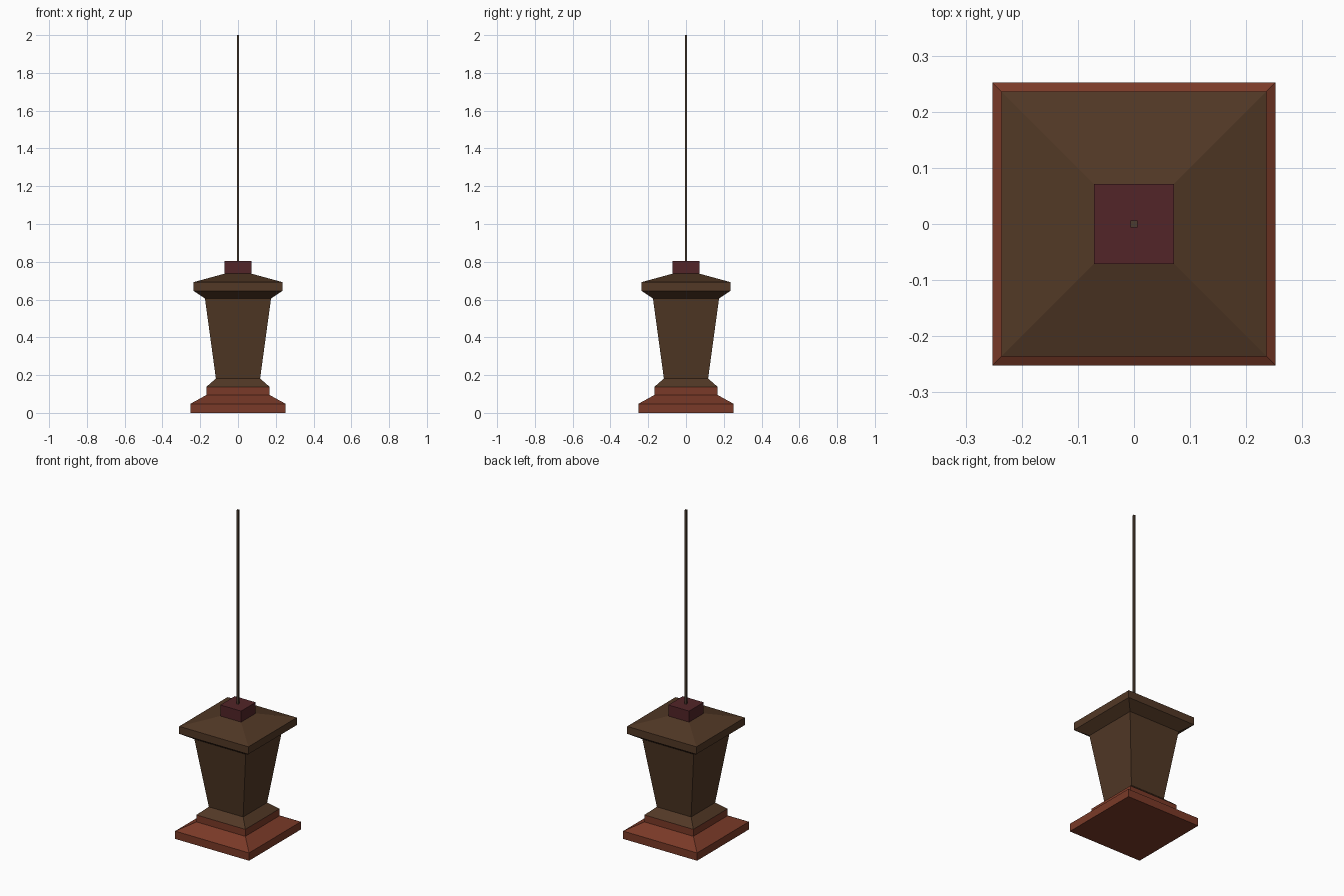
import bpy, bmesh

if "Cube" in bpy.data.objects:
    bpy.data.objects.remove(bpy.data.objects["Cube"])


def material(name, color):
    m = bpy.data.materials.new(name)
    m.diffuse_color = (*color, 1.0)
    m.use_nodes = True
    m.node_tree.nodes["Principled BSDF"].inputs["Base Color"].default_value = m.diffuse_color
    return m


RED = material("red_brown", (0.195, 0.042, 0.021))
BROWN = material("dark_brown", (0.084, 0.040, 0.019))
MAROON = material("maroon", (0.084, 0.018, 0.021))
ROD = material("rod_brown", (0.072, 0.045, 0.028))


def square_loft(name, profile, mat):
    """Closed square-section solid from (half width, height) pairs."""
    bm = bmesh.new()
    rings = [[bm.verts.new((sx * r, sy * r, z))
              for sx, sy in ((-1, -1), (1, -1), (1, 1), (-1, 1))]
             for r, z in profile]
    for a, b in zip(rings, rings[1:]):
        for i in range(4):
            j = (i + 1) % 4
            bm.faces.new((a[i], a[j], b[j], b[i]))
    bm.faces.new(rings[0][::-1])
    bm.faces.new(rings[-1])
    mesh = bpy.data.meshes.new(name)
    bm.to_mesh(mesh)
    bm.free()
    mesh.materials.append(mat)
    obj = bpy.data.objects.new(name, mesh)
    bpy.context.collection.objects.link(obj)
    return obj


# Stepped foot
square_loft("stepped_base",
            [(0.252, 0), (0.252, 0.048), (0.167, 0.095), (0.167, 0.138)], RED)
# Flared collar and tapered body
square_loft("body", [(0.167, 0.138), (0.117, 0.182), (0.175, 0.606)], BROWN)
# Overhanging roof
square_loft("roof_cap",
            [(0.175, 0.606), (0.236, 0.646), (0.236, 0.692), (0.071, 0.737)], BROWN)
# Block on top of the roof
square_loft("top_block", [(0.071, 0.737), (0.071, 0.805)], MAROON)
# Thin hanging rod
square_loft("hanging_rod", [(0.006, 0.805), (0.006, 2.0)], ROD)
